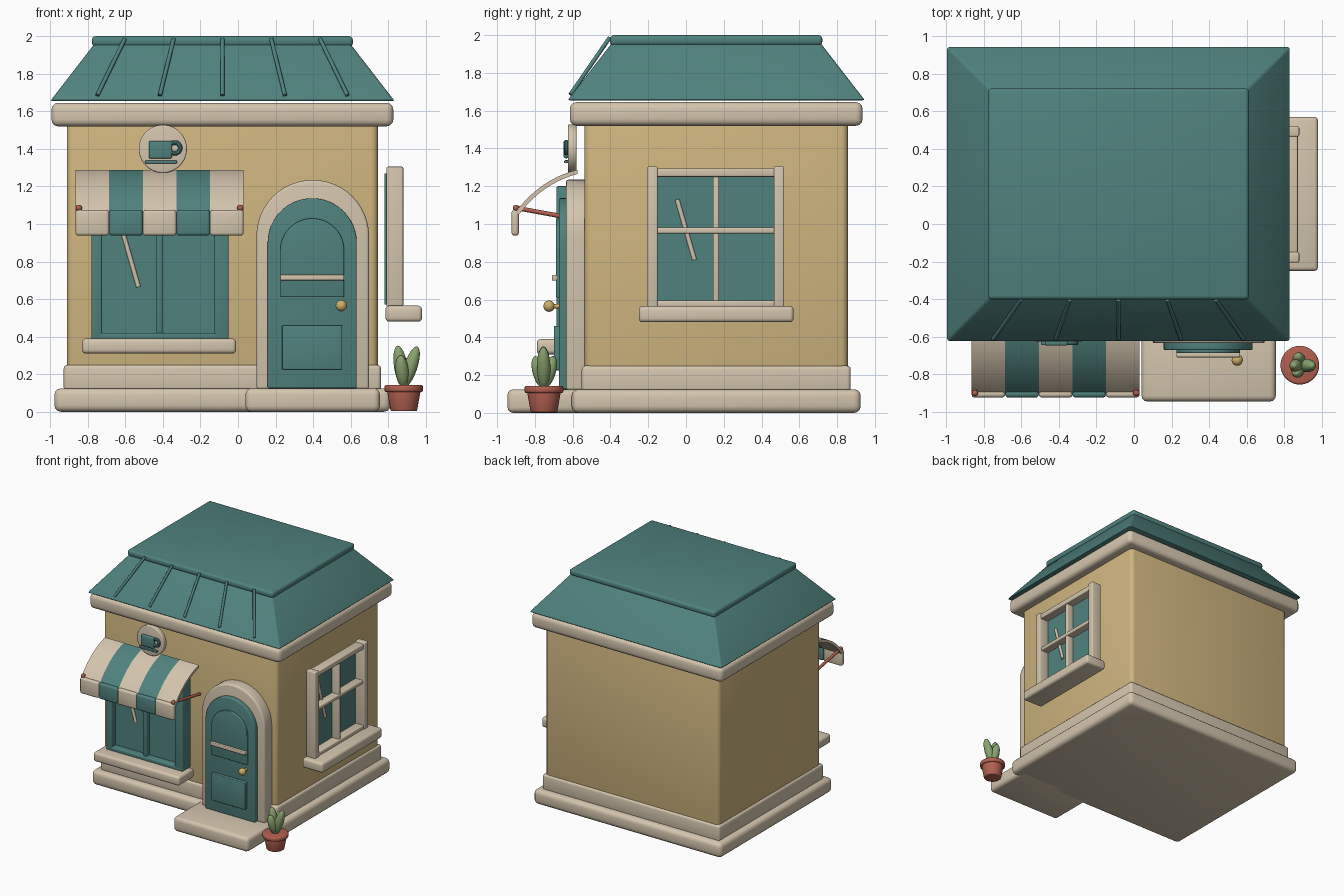
import bpy, bmesh, math
from mathutils import Vector, Matrix

cube = bpy.data.objects.get("Cube")
if cube:
    bpy.data.objects.remove(cube, do_unlink=True)


def paint(name, *rgb):
    col = [(c / 255 / 12.92) if c < 11 else ((c / 255 + 0.055) / 1.055) ** 2.4 for c in rgb] + [1]
    m = bpy.data.materials.new(name)
    m.use_nodes = True
    m.diffuse_color = col
    m.node_tree.nodes["Principled BSDF"].inputs["Base Color"].default_value = col
    return m


TEAL = paint("teal", 80, 130, 126)
CREAM = paint("cream", 212, 197, 174)
WALL = paint("ochre wall", 208, 182, 128)
CLAY = paint("terracotta", 178, 96, 80)
LEAF = paint("leaf green", 138, 163, 112)
BRASS = paint("brass", 208, 175, 106)


def finish(name, bm, mat, bevel=0.0, segs=3):
    if bevel:
        sharp = [e for e in bm.edges if e.calc_face_angle(0) > 0.6]
        bmesh.ops.bevel(bm, geom=sharp, offset=bevel, segments=segs, affect='EDGES',
                        profile=0.5, clamp_overlap=True)
    bmesh.ops.recalc_face_normals(bm, faces=bm.faces)
    me = bpy.data.meshes.new(name)
    bm.to_mesh(me)
    bm.free()
    me.materials.append(mat)
    ob = bpy.data.objects.new(name, me)
    bpy.context.collection.objects.link(ob)
    bpy.ops.object.select_all(action='DESELECT')
    ob.select_set(True)
    bpy.context.view_layer.objects.active = ob
    bpy.ops.object.shade_smooth_by_angle(angle=math.radians(35))
    return ob


def box(name, x, y, z, mat, bevel=0.008, taper=0.0):
    """Box from (low, high) ranges; taper pulls the top edges inward."""
    bm = bmesh.new()
    bmesh.ops.create_cube(bm, size=1)
    for v in bm.verts:
        t = taper if v.co.z > 0 else 0
        v.co = [(a + b) / 2 + math.copysign((b - a) / 2 - k, c)
                for (a, b), c, k in zip((x, y, z), v.co, (t, t, 0))]
    return finish(name, bm, mat, bevel)


def prism(name, pts, axis, lo, hi, mat, bevel=0.0):
    """Extrude a 2D outline along x (points are y,z) or y (points are x,z)."""
    bm = bmesh.new()
    place = (lambda p: (lo, *p)) if axis == 'x' else (lambda p: (p[0], lo, p[1]))
    f = bm.faces.new([bm.verts.new(place(p)) for p in pts])
    ext = bmesh.ops.extrude_face_region(bm, geom=[f])["geom"]
    d = Vector((hi - lo, 0, 0)) if axis == 'x' else Vector((0, hi - lo, 0))
    bmesh.ops.translate(bm, vec=d, verts=[v for v in ext if isinstance(v, bmesh.types.BMVert)])
    return finish(name, bm, mat, bevel)


def arch(name, cx, r, z0, zc, y0, y1, mat, bevel):
    curve = [(cx + r * math.cos(i * math.pi / 24), zc + r * math.sin(i * math.pi / 24)) for i in range(25)]
    return prism(name, [(cx - r, z0), (cx + r, z0)] + curve, 'y', y0, y1, mat, bevel)


def rod(name, a, b, r, mat, r2=None, bevel=0.0, sides=16):
    a, b = Vector(a), Vector(b)
    bm = bmesh.new()
    rot = (b - a).to_track_quat('Z', 'Y').to_matrix().to_4x4()
    bmesh.ops.create_cone(bm, cap_ends=True, segments=sides, radius1=r,
                          radius2=r if r2 is None else r2, depth=(b - a).length,
                          matrix=Matrix.Translation((a + b) / 2) @ rot)
    return finish(name, bm, mat, bevel)


def ball(name, center, size, mat, direction=(0, 0, 1)):
    bm = bmesh.new()
    rot = Vector(direction).to_track_quat('Z', 'Y').to_matrix().to_4x4()
    bmesh.ops.create_uvsphere(bm, u_segments=20, v_segments=12, radius=1,
                              matrix=Matrix.Translation(center) @ rot @ Matrix.Diagonal((*size, 1)))
    return finish(name, bm, mat)


# Building shell: slabs share one centre
CX, CY = -0.083, 0.16


def slab(name, hx, hy, z, mat, bevel, taper=0.0):
    return box(name, (CX - hx, CX + hx), (CY - hy, CY + hy), z, mat, bevel, taper)


slab("foundation", 0.895, 0.765, (0.0, 0.125), CREAM, 0.035)
slab("plinth", 0.845, 0.712, (0.11, 0.25), CREAM, 0.02)
slab("walls", 0.828, 0.697, (0.1, 1.6), WALL, 0.035)
slab("cornice", 0.91, 0.775, (1.52, 1.645), CREAM, 0.035)
slab("roof", 0.917, 0.787, (1.655, 1.965), TEAL, 0.012, 0.24)
slab("roof_cap", 0.695, 0.562, (1.945, 2.0), TEAL, 0.02)
for i in range(-2, 3):
    rod("roof_seam", (CX + 0.26 * i, -0.405, 1.985), (CX + 0.333 * i, -0.612, 1.685), 0.011, TEAL)

# Doorway
box("door_step", (0.04, 0.755), (-0.945, -0.5), (0.0, 0.125), CREAM, 0.03)
arch("door_surround", 0.398, 0.3, 0.12, 0.935, -0.635, -0.52, CREAM, 0.015)
arch("door", 0.395, 0.237, 0.125, 0.9, -0.672, -0.6, TEAL, 0.008)
arch("door_upper_panel", 0.395, 0.17, 0.61, 0.86, -0.688, -0.66, TEAL, 0.006)
box("door_lower_panel", (0.235, 0.555), (-0.7, -0.66), (0.225, 0.46), TEAL, 0.006)
box("door_push_bar", (0.225, 0.565), (-0.71, -0.68), (0.7, 0.73), CREAM, 0.006)
rod("door_knob_stem", (0.55, -0.66, 0.565), (0.55, -0.72, 0.565), 0.012, BRASS)
ball("door_knob", (0.55, -0.725, 0.565), (0.03, 0.03, 0.03), BRASS)

# Front display window
FY = (-0.685, -0.57)
box("front_glass", (-0.77, -0.06), (-0.63, -0.57), (0.4, 1.19), TEAL, 0)
for x in ((-0.78, -0.725), (-0.125, -0.05)):
    box("front_window_post", x, FY, (0.385, 1.2), TEAL)
for z in ((0.385, 0.42), (1.145, 1.2)):
    box("front_window_rail", (-0.78, -0.05), FY, z, TEAL)
box("front_window_mullion", (-0.434, -0.402), (-0.67, -0.6), (0.4, 1.18), TEAL)
box("front_sill", (-0.83, -0.01), (-0.79, -0.58), (0.31, 0.39), CREAM, 0.02)
rod("front_glass_glint", (-0.62, -0.635, 0.98), (-0.53, -0.635, 0.665), 0.012, CREAM)

# Side window
SX = (0.79, 0.88)
box("side_glass", (0.78, 0.797), (-0.19, 0.505), (0.57, 1.27), TEAL, 0)
for y in ((-0.205, -0.15), (0.465, 0.52)):
    box("side_window_post", SX, y, (0.56, 1.305), CREAM)
for z in ((0.56, 0.595), (1.25, 1.295)):
    box("side_window_rail", (0.79, 0.872), (-0.18, 0.5), z, CREAM)
box("side_mullion", (0.79, 0.86), (0.143, 0.175), (0.57, 1.27), CREAM)
box("side_crossbar", (0.79, 0.865), (-0.175, 0.49), (0.95, 0.982), CREAM)
box("side_sill", (0.785, 0.98), (-0.25, 0.57), (0.48, 0.565), CREAM, 0.02)
rod("side_glass_glint", (0.8, -0.047, 1.13), (0.8, 0.045, 0.81), 0.012, CREAM)

# Striped awning: curved sheet and hanging valance per stripe
def curve(t, start, bend, end):
    return [(1 - t) ** 2 * a + 2 * t * (1 - t) * b + t * t * c for a, b, c in zip(start, bend, end)]


steps = [i / 10 for i in range(11)]
upper = [curve(t, (-0.575, 1.287), (-0.77, 1.24), (-0.905, 1.06)) for t in steps]
lower = [curve(t, (-0.575, 1.265), (-0.76, 1.215), (-0.885, 1.05)) for t in reversed(steps)]
W = 0.179
for i in range(5):
    x0 = -0.865 + W * i
    mat = TEAL if i % 2 else CREAM
    prism("awning_stripe", upper + lower, 'x', x0, x0 + W, mat)
    box("awning_valance", (x0, x0 + W), (-0.924, -0.885), (0.938, 1.075), mat, 0.016)
for x in (-0.847, 0.012):
    rod("awning_arm", (x, -0.9, 1.085), (x, -0.53, 1.018), 0.012, CLAY)
    ball("awning_arm_tip", (x, -0.9, 1.085), (0.017, 0.017, 0.017), CLAY)

# Round sign with a cup
rod("sign_disc", (-0.4, -0.58, 1.4), (-0.4, -0.625, 1.4), 0.128, CREAM, bevel=0.008, sides=48)
box("sign_cup", (-0.475, -0.352), (-0.648, -0.62), (1.348, 1.443), TEAL, 0.01)
box("sign_saucer", (-0.495, -0.325), (-0.645, -0.62), (1.322, 1.338), TEAL, 0.005)
bpy.ops.mesh.primitive_torus_add(location=(-0.337, -0.634, 1.405), rotation=(math.pi / 2, 0, 0),
                                 major_radius=0.029, minor_radius=0.012,
                                 major_segments=24, minor_segments=10)
handle = bpy.context.object
handle.name = "sign_cup_handle"
handle.data.materials.append(TEAL)
bpy.ops.object.shade_smooth_by_angle()

# Potted plant
PX, PY = 0.883, -0.752
rod("pot", (PX, PY, 0.003), (PX, PY, 0.115), 0.07, CLAY, 0.09, 0.006, 32)
rod("pot_rim", (PX, PY, 0.105), (PX, PY, 0.143), 0.103, CLAY, None, 0.012, 32)
root = Vector((PX, PY, 0.13))
for tip in ((0.85, -0.755, 0.352), (0.955, -0.755, 0.347), (0.865, -0.8, 0.3), (0.875, -0.7, 0.3)):
    d = Vector(tip) - root
    ball("leaf", root + d * 0.5, (0.036, 0.036, d.length / 2), LEAF, d)
